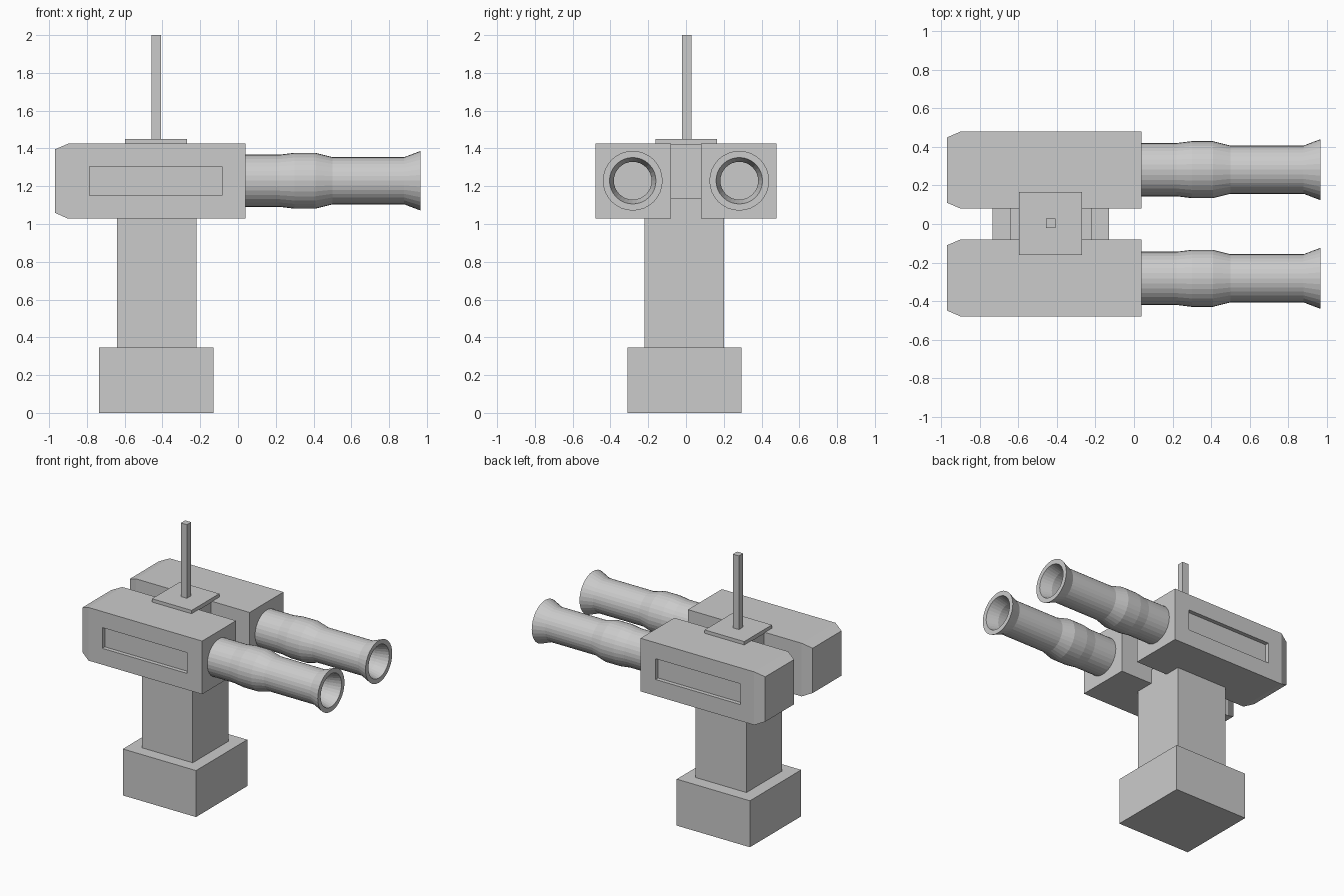
import bpy
import bmesh
from math import cos, sin, pi

if "Cube" in bpy.data.objects:
    bpy.data.objects.remove(bpy.data.objects["Cube"])


def new_object(name, bm):
    bmesh.ops.recalc_face_normals(bm, faces=bm.faces)
    mesh = bpy.data.meshes.new(name)
    bm.to_mesh(mesh)
    bm.free()
    obj = bpy.data.objects.new(name, mesh)
    bpy.context.collection.objects.link(obj)
    return obj


def loft(name, rings, closed=False):
    """Skin a list of point rings; cap the ends unless the rings form a loop."""
    bm = bmesh.new()
    rows = [[bm.verts.new(p) for p in ring] for ring in rings]
    n = len(rows[0])
    pairs = list(zip(rows, rows[1:]))
    if closed:
        pairs.append((rows[-1], rows[0]))
    else:
        bm.faces.new(rows[0])
        bm.faces.new(rows[-1])
    for a, b in pairs:
        for i in range(n):
            j = (i + 1) % n
            bm.faces.new((a[i], a[j], b[j], b[i]))
    return new_object(name, bm)


def rect(x, y0, y1, z0, z1):
    return [(x, y0, z0), (x, y1, z0), (x, y1, z1), (x, y0, z1)]


def box(name, x0, x1, y0, y1, z0, z1):
    return loft(name, [rect(x0, y0, y1, z0, z1), rect(x1, y0, y1, z0, z1)])


def mirror_y(obj):
    mod = obj.modifiers.new("Mirror", 'MIRROR')
    mod.use_axis = (False, True, False)


# Pedestal, neck and antenna
box("base", -0.735, -0.13, -0.31, 0.295, 0, 0.347)
box("column", -0.64, -0.22, -0.22, 0.2, 0.347, 1.135)
box("neck", -0.59, -0.28, -0.12, 0.12, 1.135, 1.42)
box("antenna_plate", -0.597, -0.27, -0.162, 0.165, 1.42, 1.45)
box("antenna", -0.457, -0.407, -0.022, 0.028, 1.45, 2.0)

# Gun housings with chamfered rear end
pod = loft("gun_housing", [
    rect(-0.97, 0.11, 0.45, 1.06, 1.395),
    rect(-0.90, 0.08, 0.48, 1.028, 1.425),
    rect(0.04, 0.08, 0.48, 1.028, 1.425)])

# Recessed slot in the outer side of each housing
cutter = box("slot_cutter", -0.785, -0.085, 0.45, 0.55, 1.15, 1.305)
cutter.hide_render = True
cutter.hide_viewport = True
cutter.display_type = 'WIRE'
cut = pod.modifiers.new("Slot", 'BOOLEAN')
cut.operation = 'DIFFERENCE'
cut.solver = 'EXACT'
cut.object = cutter
mirror_y(pod)

# Hollow barrels: outer contour to the muzzle, then back down the bore
profile = [(0.03, 0.138), (0.22, 0.138), (0.30, 0.148), (0.41, 0.148),
           (0.50, 0.125), (0.88, 0.125), (0.967, 0.158),
           (0.967, 0.123), (0.88, 0.1), (0.05, 0.1)]
SIDES = 32
barrel = loft("barrel", [
    [(x, 0.282 + r * cos(2 * pi * i / SIDES), 1.229 + r * sin(2 * pi * i / SIDES))
     for i in range(SIDES)] for x, r in profile])
mirror_y(barrel)
